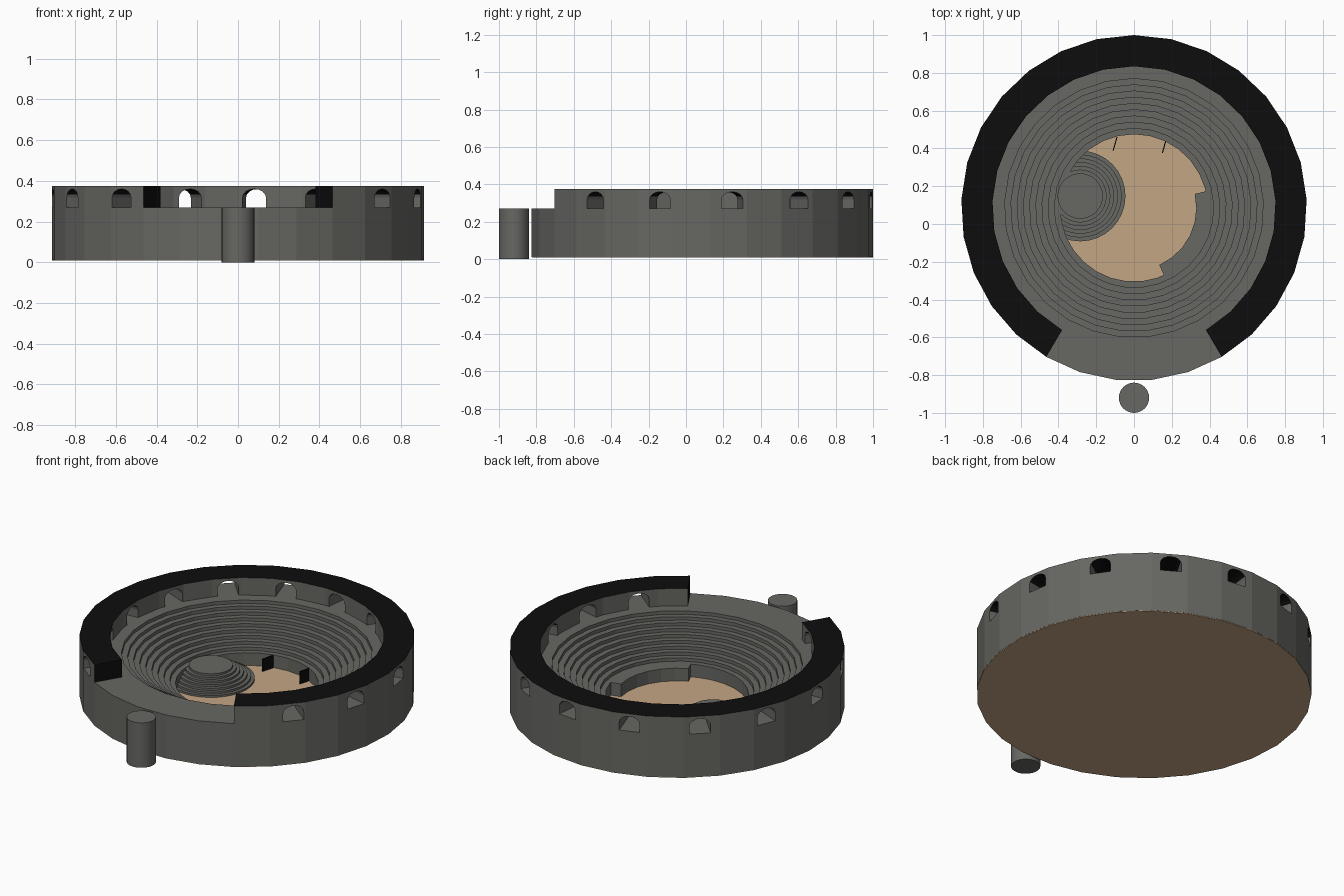
import bpy, bmesh, math
from math import cos, sin, radians
from mathutils import Vector

if "Cube" in bpy.data.objects:
    bpy.data.objects.remove(bpy.data.objects["Cube"])

CY = 0.085                      # arena centre in y
A0, A1 = -59.5, 239.5           # span of the raised outer wall, degrees


def material(name, col):
    m = bpy.data.materials.new(name)
    m.diffuse_color = (*col, 1)
    m.use_nodes = True
    m.node_tree.nodes["Principled BSDF"].inputs["Base Color"].default_value = m.diffuse_color
    return m


STONE = material("grey stone", (0.135, 0.135, 0.125))
SAND = material("sand", (0.55, 0.38, 0.23))
BLACK = material("black", (0.004, 0.004, 0.004))


def add(name, bm, *mats):
    bmesh.ops.recalc_face_normals(bm, faces=bm.faces[:])
    me = bpy.data.meshes.new(name)
    bm.to_mesh(me)
    bm.free()
    ob = bpy.data.objects.new(name, me)
    bpy.context.collection.objects.link(ob)
    for m in mats:
        me.materials.append(m)
    return ob


def lathe(name, profile, angles, centre, mat, loop=True, closed=False):
    """Revolve (radius, z) points; closed joins the profile, loop the sweep."""
    bm = bmesh.new()
    rows = [[bm.verts.new((centre[0] + r * cos(radians(a)), centre[1] + r * sin(radians(a)), z))
             for r, z in profile] for a in angles]
    n, k = len(rows), len(profile)
    for i in range(n if loop else n - 1):
        p, q = rows[i], rows[(i + 1) % n]
        for j in range(k if closed else k - 1):
            bm.faces.new((p[j], q[j], q[(j + 1) % k], p[(j + 1) % k]))
    if not loop:
        bm.faces.new(rows[0])
        bm.faces.new(rows[-1])
    elif not closed:
        for j in (0, -1):
            bm.faces.new([r[j] for r in rows])
    return add(name, bm, mat)


def span(a, b, n):
    return [a + (b - a) * i / n for i in range(n + 1)]


def full(n):
    return span(0, 360, n)[:-1]


wall_angles = span(A0, A1, 24)
ring_angles = wall_angles + span(A1, A0 + 360, 5)[1:-1]

# Seating bowl: outer drum, deck and nine steps down to the arena wall
STEPS = 9
bowl = [(0.39, 0.012), (0.915, 0.012), (0.915, 0.27)]
for i in range(STEPS):
    r = 0.685 - i * 0.033
    z = 0.27 - i * 0.02
    bowl += [(r, z), (r, z - 0.02)]
bowl.append((0.39, 0.09))
lathe("seating_bowl", bowl, ring_angles, (0, CY), STONE, closed=True)

# Sand floor, also the underside of the whole arena
lathe("sand_floor", [(0.914, 0.008), (0.914, 0.0135)], ring_angles, (0, CY), SAND)

# Lower wall segment that juts into the arena
lathe("inner_wall_block", [(0.33, 0.012), (0.40, 0.012), (0.40, 0.09), (0.33, 0.09)],
      span(-66, 13, 6), (0, CY), STONE, loop=False, closed=True)

# Raised outer wall with a gap at the front
wall = lathe("arcade_wall", [(0.75, 0.27), (0.915, 0.27), (0.915, 0.375), (0.75, 0.375)],
             wall_angles, (0, CY), STONE, loop=False, closed=True)

# Arched openings
bm = bmesh.new()
arch = [(-0.058, 0.25), (0.058, 0.25)]
arch += [(0.058 * cos(radians(t)), 0.318 + 0.042 * sin(radians(t))) for t in span(0, 180, 8)]
for i in range(12):
    a = radians(-38.8 + 24.53 * i)
    out, side = Vector((cos(a), sin(a), 0)), Vector((-sin(a), cos(a), 0))
    ends = [[bm.verts.new(Vector((0, CY, z)) + out * r + side * s) for s, z in arch]
            for r in (0.68, 1.0)]
    bm.faces.new(ends[0])
    bm.faces.new(ends[1])
    for j in range(len(arch)):
        k = (j + 1) % len(arch)
        bm.faces.new((ends[0][j], ends[0][k], ends[1][k], ends[1][j]))
cutter = add("arch_cutter", bm, STONE)
cutter.hide_render = True
mod = wall.modifiers.new("arches", 'BOOLEAN')
mod.operation, mod.solver, mod.object = 'DIFFERENCE', 'EXACT', cutter
bpy.context.view_layer.objects.active = wall
bpy.ops.object.modifier_apply(modifier=mod.name)
bpy.data.objects.remove(cutter)

# Black wall top, gap ends and arch soffits
wall.data.materials.clear()
wall.data.materials.append(STONE)
wall.data.materials.append(BLACK)
for f in wall.data.polygons:
    c, n = f.center, f.normal
    ang = math.degrees(math.atan2(c.y - CY, c.x))
    at_end = min(abs(ang - A0), abs(ang - A1 + 360)) < 0.8
    soffit = n.z < -0.3 and c.z > 0.28
    f.material_index = int(n.z > 0.5 or at_end or soffit)

# Stepped round mound on the left of the arena
mound = [(0.24, 0.012)]
for i in range(7):
    z = 0.012 + (i + 1) * 0.0126
    r = 0.24 - i * 0.02
    mound += [(r, z), (r - 0.02 if i < 6 else 0.119, z)]
lathe("stepped_mound", mound, full(32), (-0.285, 0.148), STONE)

# Black gate jambs at the back of the arena
for name, a, b in (("gate_jamb_left", (-0.11, 0.39), (-0.09, 0.46)),
                   ("gate_jamb_right", (0.15, 0.375), (0.168, 0.44))):
    bm = bmesh.new()
    vs = [bm.verts.new((x + d, y, z)) for d in (-0.003, 0.003)
          for (x, y), z in ((a, 0.012), (b, 0.012), (b, 0.089), (a, 0.089))]
    bmesh.ops.convex_hull(bm, input=vs)
    add(name, bm, BLACK)

# Round pillar in front of the entrance
pillar = lathe("front_pillar", [(0.08, 0.0), (0.08, 0.27)], full(32), (0, -0.92), STONE)
bpy.ops.object.select_all(action='DESELECT')
pillar.select_set(True)
bpy.context.view_layer.objects.active = pillar
bpy.ops.object.shade_smooth_by_angle(angle=radians(30))
